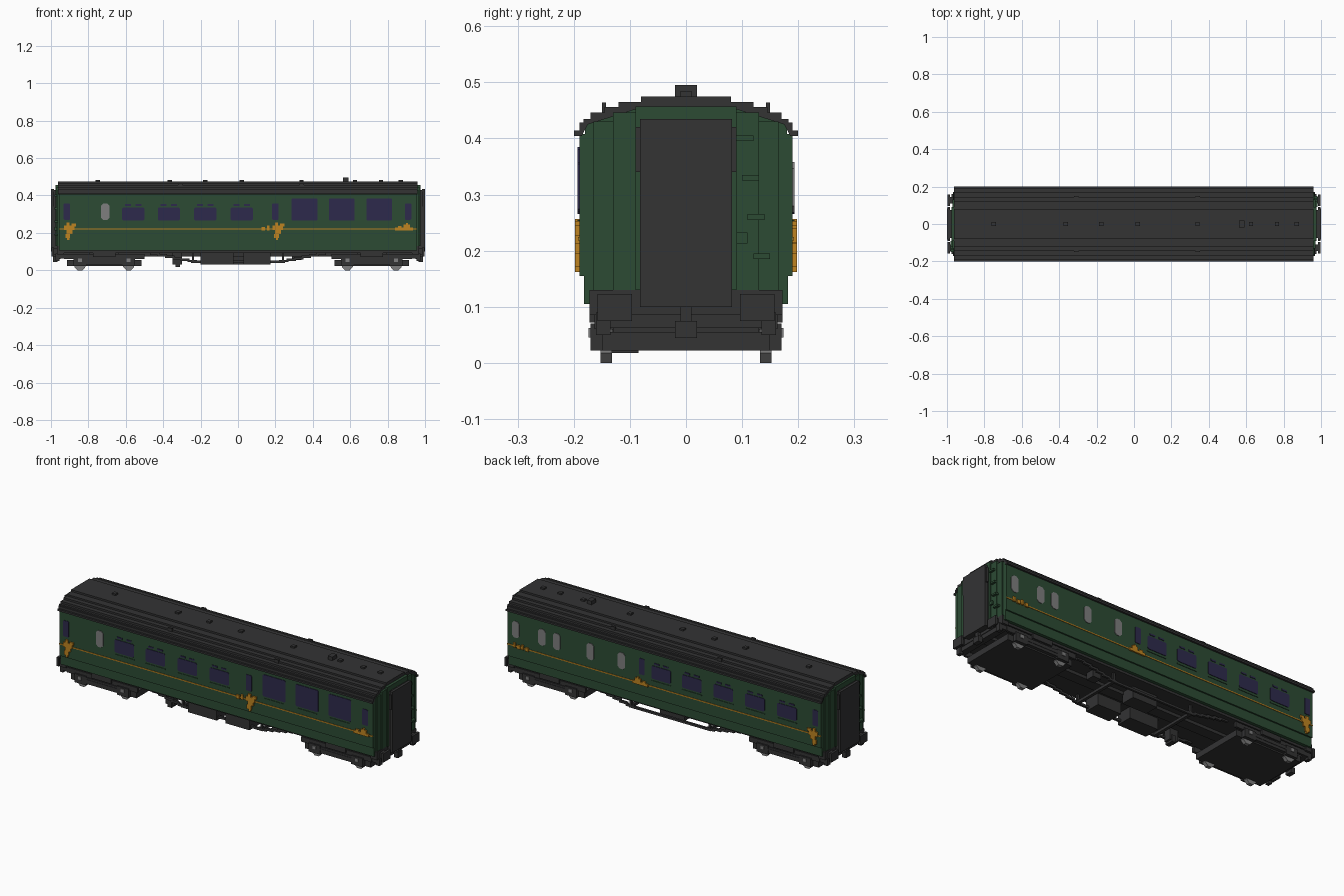
import bpy, bmesh, math
from mathutils import Matrix, Vector

cube = bpy.data.objects.get("Cube")
if cube:
    bpy.data.objects.remove(cube, do_unlink=True)


def material(name, rgb):
    m = bpy.data.materials.new(name)
    m.use_nodes = True
    m.diffuse_color = (*rgb, 1)
    b = m.node_tree.nodes["Principled BSDF"]
    b.inputs["Base Color"].default_value = (*rgb, 1)
    b.inputs["Roughness"].default_value = 0.8
    return m


GREEN = material("coach_green", (0.025, 0.07, 0.034))
DARK = material("charcoal", (0.033, 0.033, 0.034))
NAVY = material("window_navy", (0.027, 0.023, 0.072))
GREY = material("light_grey", (0.21, 0.21, 0.21))
GOLD = material("gold", (0.52, 0.23, 0.015))


def finish(name, bm, mat):
    bmesh.ops.recalc_face_normals(bm, faces=bm.faces)
    me = bpy.data.meshes.new(name)
    bm.to_mesh(me)
    bm.free()
    me.materials.append(mat)
    ob = bpy.data.objects.new(name, me)
    bpy.context.collection.objects.link(ob)
    return ob


def boxes(name, mat, items):
    """Each item is (x0, x1, y0, y1, z0, z1)."""
    bm = bmesh.new()
    for x0, x1, y0, y1, z0, z1 in items:
        mid = Vector((x0 + x1, y0 + y1, z0 + z1)) / 2
        size = Matrix.Diagonal((x1 - x0, y1 - y0, z1 - z0, 1))
        bmesh.ops.create_cube(bm, size=1, matrix=Matrix.Translation(mid) @ size)
    return finish(name, bm, mat)


def both(items):
    """Repeat boxes on the other side (y mirrored)."""
    return items + [(a, b, -d, -c, e, f) for a, b, c, d, e, f in items]


def turned(items):
    """Repeat boxes at the other end (half turn about z)."""
    return items + [(-b, -a, -d, -c, e, f) for a, b, c, d, e, f in items]


def prism(name, mat, points, axis, lo, hi):
    """Extrude a closed outline along axis x (points y,z) or y (points x,z)."""
    bm = bmesh.new()
    place = (lambda p, t: (t, p[0], p[1])) if axis == "x" else (lambda p, t: (p[0], t, p[1]))
    face = bm.faces.new([bm.verts.new(place(p, lo)) for p in points])
    ext = bmesh.ops.extrude_face_region(bm, geom=[face])
    shift = Vector((hi - lo, 0, 0)) if axis == "x" else Vector((0, hi - lo, 0))
    bmesh.ops.translate(bm, vec=shift, verts=[v for v in ext["geom"] if isinstance(v, bmesh.types.BMVert)])
    return finish(name, bm, mat)


def stepped(half):
    """Close a half outline by mirroring it."""
    return half + [(-y, z) for y, z in reversed(half)]


# Body shell with tucked-in lower edge
prism("body_shell", GREEN, stepped([(0.182, 0.105), (0.182, 0.155), (0.19, 0.155), (0.19, 0.408),
      (0.18, 0.408), (0.18, 0.425), (0.15, 0.44), (0.08, 0.46)]), "x", -0.957, 0.957)

# Stepped roof
prism("roof", DARK, stepped([(0.186, 0.404), (0.2, 0.404), (0.2, 0.414), (0.19, 0.414), (0.19, 0.428),
      (0.183, 0.428), (0.183, 0.435), (0.17, 0.435), (0.17, 0.446), (0.145, 0.446), (0.145, 0.456),
      (0.12, 0.456), (0.12, 0.465), (0.08, 0.465), (0.08, 0.475)])[:15]
      + [(-y, z) for y, z in [(0.08, 0.475), (0.08, 0.465), (0.12, 0.465), (0.12, 0.456), (0.145, 0.456),
         (0.145, 0.446), (0.17, 0.446), (0.17, 0.435), (0.183, 0.435), (0.183, 0.428), (0.19, 0.428),
         (0.19, 0.414), (0.2, 0.414), (0.2, 0.404), (0.186, 0.404)]]
      + [(-0.175, 0.425), (-0.08, 0.455), (0.08, 0.455), (0.175, 0.425)], "x", -0.963, 0.96)

# Roof vents and rain strips
vents = [(x - 0.011, x + 0.011, -0.011, 0.011, 0.47, 0.484)
         for x in (-0.75, -0.365, -0.175, 0.02, 0.34, 0.625, 0.765, 0.87)]
boxes("roof_vents", DARK, vents + [(0.562, 0.59, -0.02, 0.02, 0.47, 0.495)])
boxes("rain_strips", DARK, both([(x - 0.012, x + 0.012, 0.143, 0.15, 0.44, 0.464) for x in (-0.31, 0.34)]))

# Bowed ends, gangways, steps, headstocks, buffers and couplers
boxes("end_panels", GREEN, turned([(0.95, 0.965, -0.165, 0.165, 0.13, 0.43),
                                   (0.95, 0.97, -0.13, 0.13, 0.13, 0.446),
                                   (0.95, 0.975, -0.09, 0.09, 0.13, 0.457)]))
boxes("gangways", DARK, turned([(0.95, 0.988, -0.076, 0.076, 0.1, 0.43),
                                (0.985, 1.0, -0.082, 0.082, 0.1, 0.435),
                                (0.985, 0.997, -0.09, 0.09, 0.34, 0.42)]))
boxes("end_steps", GREEN, turned([(0.95, 0.982, y - 0.015, y + 0.015, z - 0.005, z + 0.005)
                                  for y, z in ((0.105, 0.4), (0.115, 0.33), (0.125, 0.26), (0.135, 0.19))]
                                 + [(0.95, 0.98, 0.09, 0.11, 0.213, 0.232)]))
boxes("headstocks", DARK, turned([(0.93, 0.968, -0.172, 0.172, 0.085, 0.13),
                                  (0.93, 0.965, -0.16, 0.16, 0.062, 0.09)]))
boxes("buffers", DARK, turned(both([(0.96, 0.99, 0.11, 0.145, 0.085, 0.118),
                                    (0.985, 0.998, 0.096, 0.158, 0.075, 0.123),
                                    (0.955, 0.975, 0.135, 0.16, 0.05, 0.09)])))
boxes("couplers", DARK, turned([(0.95, 0.985, -0.01, 0.01, 0.06, 0.125),
                                (0.965, 0.99, -0.02, 0.02, 0.044, 0.075)]))


# Windows: thin plates with clipped corners
def window(name, mat, side, x, w, z0, z1, c=0.012):
    h = w / 2
    pts = [(x - h + c, z0), (x + h - c, z0), (x + h, z0 + c), (x + h, z1 - c),
           (x + h - c, z1), (x - h + c, z1), (x - h, z1 - c), (x - h, z0 + c)]
    prism(name, mat, pts, "y", side * 0.188, side * 0.193)


for label, side, small, large, slim, frosted in (
        ("front", -1, (-0.56, -0.37, -0.175, 0.02), (0.355, 0.555, 0.755), (-0.915, 0.2, 0.91), (-0.71,)),
        ("back", 1, (0.017, -0.17, -0.362, -0.555, -0.75), (), (0.136, -0.923), (0.905, 0.745, 0.655, 0.45, 0.26))):
    for x in small:
        window(label + "_small_window", NAVY, side, x, 0.118, 0.265, 0.337, 0.006)
    for x in large:
        window(label + "_large_window", NAVY, side, x, 0.138, 0.265, 0.385, 0.005)
    for x in slim:
        window(label + "_door_window", NAVY, side, x, 0.034, 0.27, 0.358, 0.004)
    for x in frosted:
        window(label + "_frosted_window", GREY, side, x, 0.044, 0.268, 0.358, 0.012)
    y0, y1 = sorted((side * 0.188, side * 0.193))
    boxes(label + "_window_transoms", NAVY, [(x + d - 0.016, x + d + 0.016, y0, y1, 0.345, 0.354)
                                             for x in small for d in (-0.028, 0.028)])
    boxes(label + "_window_sills", GREEN, [(x - 0.06, x + 0.06, y0, y1, 0.25, 0.255) for x in small + large])

# Waist stripe along both sides
boxes("waist_stripe", GOLD, both([(-0.957, 0.957, 0.188, 0.1925, 0.218, 0.224)]))

# Gold ornaments built from little tiles (dx0, dx1, z0, z1)
TALL = [(-0.025, 0.03, 0.215, 0.24), (-0.012, 0.005, 0.24, 0.256), (0.015, 0.038, 0.235, 0.25),
        (-0.012, 0.02, 0.195, 0.215), (-0.018, 0.008, 0.172, 0.195), (-0.008, 0.004, 0.162, 0.172)]
WIDE = [(-0.045, 0.05, 0.213, 0.228), (-0.03, -0.01, 0.228, 0.238), (0.0, 0.035, 0.228, 0.245),
        (0.012, 0.024, 0.245, 0.253)]
SMALL = [(-0.025, -0.005, 0.212, 0.232), (0.005, 0.018, 0.214, 0.24)]
for name, side, x, tiles in (("front_ornament", -1, -0.905, TALL), ("front_ornament", -1, 0.21, TALL),
                             ("front_ornament", -1, 0.15, SMALL), ("front_ornament", -1, 0.885, WIDE),
                             ("back_ornament", 1, -0.915, TALL), ("back_ornament", 1, 0.14, WIDE),
                             ("back_ornament", 1, 0.9, SMALL), ("back_ornament", 1, 0.85, SMALL)):
    y0, y1 = sorted((side * 0.189, side * 0.198))
    boxes(name, GOLD, [(x + a, x + b, y0, y1, c, d) for a, b, c, d in tiles])

# Underframe floor and centre sills
boxes("underframe", DARK, [(-0.955, 0.955, -0.165, 0.165, 0.092, 0.108),
                           (-0.93, 0.93, -0.03, 0.03, 0.075, 0.095)])

# Bogies with wheels
for label, cx in (("left", 0.715), ("right", -0.715)):
    boxes(label + "_bogie_frame", DARK,
          [(cx - 0.2, cx + 0.2, -0.15, 0.15, 0.022, 0.055), (cx - 0.08, cx + 0.08, -0.13, 0.13, 0.05, 0.1)]
          + both([(cx - 0.215, cx + 0.215, 0.15, 0.163, 0.06, 0.088),
                  (cx - 0.1, cx + 0.1, 0.15, 0.168, 0.03, 0.065),
                  (cx - 0.14, cx + 0.14, 0.155, 0.17, 0.045, 0.055),
                  (cx - 0.06, cx + 0.06, 0.15, 0.172, 0.072, 0.1)]))
    for dx in (-0.13, 0.13):
        x = cx + dx
        boxes(label + "_axle_boxes", DARK, both([(x - 0.035, x + 0.035, 0.15, 0.17, 0.022, 0.07)]))
        boxes(label + "_axle_caps", GREY, both([(x - 0.01, x + 0.01, 0.165, 0.174, 0.045, 0.062)]))
        for s in (-1, 1):
            pts = [(x + 0.032 * math.cos(math.pi * (k + 0.5) / 4), 0.03 + 0.0325 * math.sin(math.pi * (k + 0.5) / 4))
                   for k in range(8)]
            prism(label + "_wheel", GREY, pts, "y", s * 0.132, s * 0.152)

# Truss rods stepping down to a flat bottom bar, with cross bars
steps = [(s * (0.42 - 0.04 * i), s * (0.47 - 0.04 * i), 0.088 - 0.008 * i) for i in range(6) for s in (-1, 1)]
truss = [(min(a, b), max(a, b), 0.128, 0.14, z - 0.005, z + 0.007) for a, b, z in steps]
truss += [(-0.25, 0.25, 0.128, 0.14, 0.04, 0.052)]
truss += [(x - 0.006, x + 0.006, 0.128, 0.14, 0.045, 0.1) for x in (-0.24, 0.24)]
boxes("truss_rods", DARK, both(truss))
boxes("truss_cross_bars", DARK, [(x - 0.008, x + 0.008, -0.13, 0.13, 0.04, 0.055) for x in (-0.24, 0.24)])

# Underfloor equipment
boxes("battery_boxes", DARK, [(-0.2, -0.025, -0.15, -0.06, 0.03, 0.1), (0.03, 0.175, -0.15, -0.06, 0.03, 0.1),
                              (-0.06, 0.09, 0.02, 0.1, 0.03, 0.1)])
boxes("brake_cylinder", DARK, [(-0.35, -0.3, -0.13, -0.09, 0.03, 0.1), (-0.335, -0.31, -0.135, -0.085, 0.018, 0.055),
                               (0.29, 0.34, 0.05, 0.1, 0.055, 0.1)])
